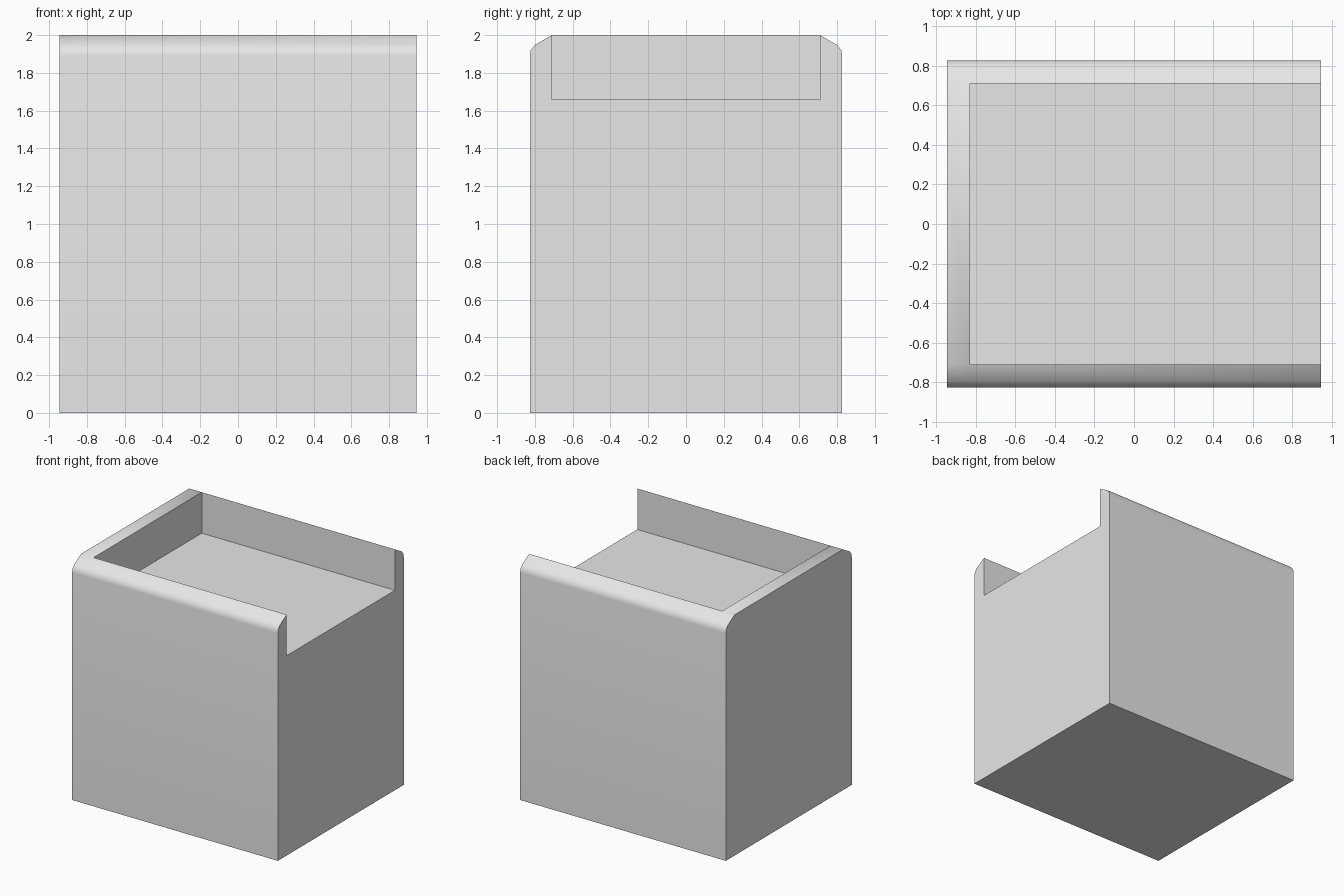
import bpy
import bmesh
import math

cube = bpy.data.objects.get("Cube")
if cube:
    bpy.data.objects.remove(cube, do_unlink=True)

# Main dimensions
HALF_X = 0.945
INNER_X = -0.83      # inside of the end wall
INNER_Y = 0.71       # inside of the side walls
FLOOR_Z = 1.66       # recess floor
TOP_Z = 2.0

# Half cross-section: foot, rounded shoulder, sloped rim
half = [(0.827, 0), (0.827, 1.89), (0.822, 1.92), (0.80, 1.948), (INNER_Y, TOP_Z)]
section = half + [(-y, z) for y, z in reversed(half)]
rim = len(half) - 1  # the section edge that bridges the open top

bm = bmesh.new()


def ring(x):
    return [bm.verts.new((x, y, z)) for y, z in section]


# Outer shell, left open above the recess
rings = [ring(x) for x in (-HALF_X, INNER_X, HALF_X)]
count = len(section)
for k in range(2):
    a, b = rings[k], rings[k + 1]
    for i in range(count):
        if k == 1 and i == rim:
            continue
        j = (i + 1) % count
        bm.faces.new((a[i], a[j], b[j], b[i]))
bm.faces.new(rings[0])

# Recess: floor, two side walls, end wall and the open end
inner, outer = rings[1], rings[2]
floor_in = [bm.verts.new((INNER_X, s * INNER_Y, FLOOR_Z)) for s in (1, -1)]
floor_out = [bm.verts.new((HALF_X, s * INNER_Y, FLOOR_Z)) for s in (1, -1)]
bm.faces.new(floor_in + floor_out[::-1])
for s in range(2):
    bm.faces.new((inner[rim + s], floor_in[s], floor_out[s], outer[rim + s]))
bm.faces.new((inner[rim], inner[rim + 1], floor_in[1], floor_in[0]))
bm.faces.new(outer[:rim + 1] + floor_out + outer[rim + 1:])

# Merge coplanar panels
bmesh.ops.dissolve_limit(bm, angle_limit=math.radians(0.5),
                         verts=bm.verts[:], edges=bm.edges[:])
bmesh.ops.recalc_face_normals(bm, faces=bm.faces[:])

mesh = bpy.data.meshes.new("recessed_block")
bm.to_mesh(mesh)
bm.free()
block = bpy.data.objects.new("recessed_block", mesh)
bpy.context.collection.objects.link(block)

# Plain grey finish
grey = bpy.data.materials.new("light_grey")
grey.use_nodes = True
colour = (0.8, 0.8, 0.8, 1)
grey.diffuse_color = colour
grey.node_tree.nodes["Principled BSDF"].inputs["Base Color"].default_value = colour
mesh.materials.append(grey)

# Smooth shoulders, sharp corners
bpy.ops.object.select_all(action="DESELECT")
block.select_set(True)
bpy.context.view_layer.objects.active = block
bpy.ops.object.shade_smooth_by_angle(angle=math.radians(32))
